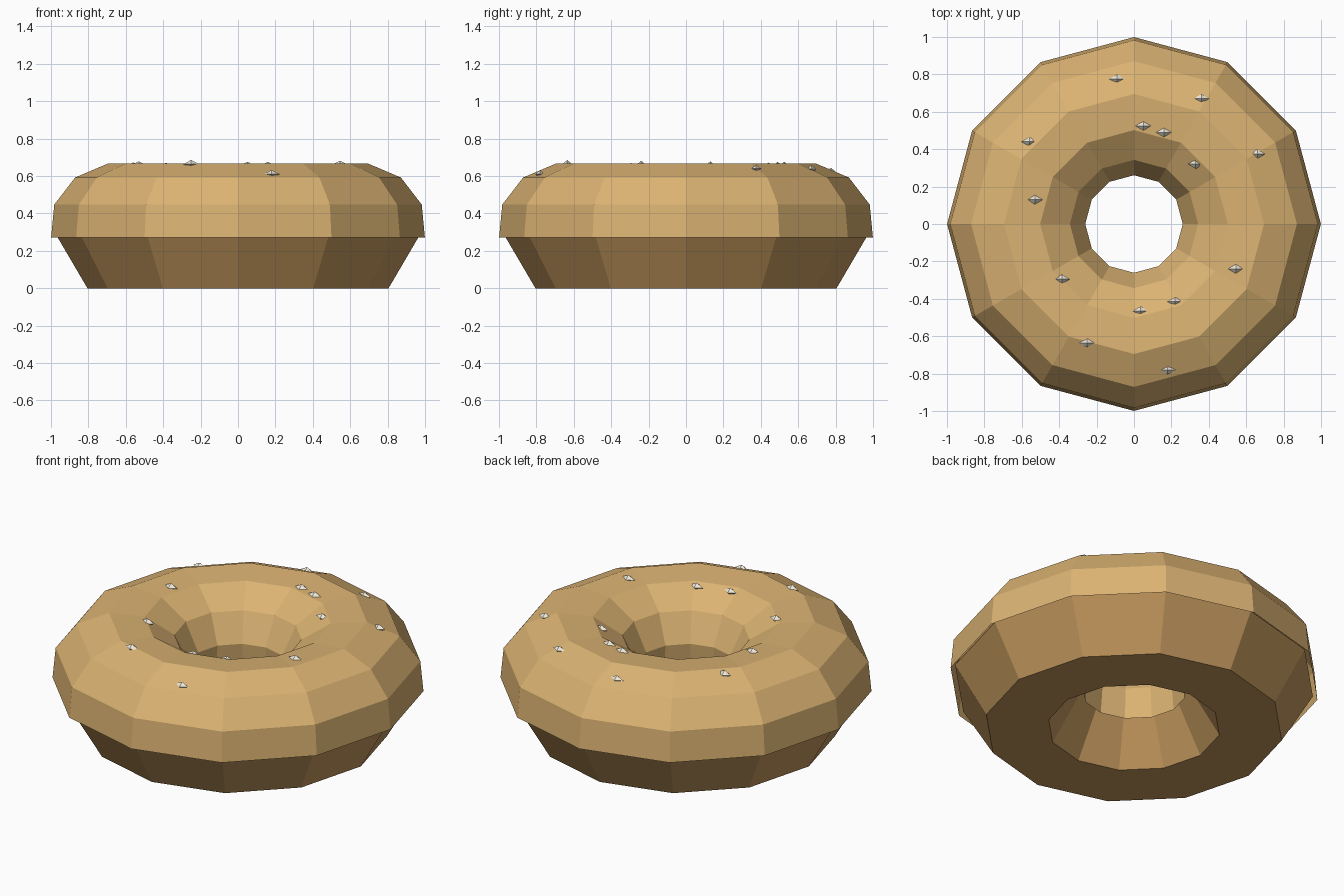
import bpy, bmesh, math
from mathutils import Vector
from mathutils.bvhtree import BVHTree

if "Cube" in bpy.data.objects:
    bpy.data.objects.remove(bpy.data.objects["Cube"])

SIDES = 12


def material(name, rgb):
    m = bpy.data.materials.new(name)
    m.diffuse_color = (*rgb, 1)
    m.use_nodes = True
    m.node_tree.nodes["Principled BSDF"].inputs["Base Color"].default_value = m.diffuse_color
    return m


def finish(bm, name, mat):
    me = bpy.data.meshes.new(name)
    bm.to_mesh(me)
    ob = bpy.data.objects.new(name, me)
    me.materials.append(mat)
    bpy.context.collection.objects.link(ob)
    return ob


def arc(centre_r, centre_z, rad_r, rad_z, degrees):
    return [(centre_r + rad_r * math.cos(math.radians(a)),
             centre_z + rad_z * math.sin(math.radians(a))) for a in degrees]


def revolve(profile, closed):
    bm = bmesh.new()
    rings = []
    for k in range(SIDES):
        t = 2 * math.pi * k / SIDES
        rings.append([bm.verts.new((r * math.cos(t), r * math.sin(t), z)) for r, z in profile])
    n = len(profile)
    for k in range(SIDES):
        a, b = rings[k], rings[(k + 1) % SIDES]
        for i in range(n if closed else n - 1):
            j = (i + 1) % n
            bm.faces.new((a[i], b[i], b[j], a[j]))
    bm.normal_update()
    return bm


dough_mat = material("dough", (0.54, 0.31, 0.11))
icing_mat = material("icing", (0.71, 0.45, 0.17))
sprinkle_mat = material("sprinkle", (0.85, 0.80, 0.68))

# dough: ring with a six-sided section
bm = revolve(arc(0.635, 0.29, 0.34, 0.335, range(-60, 300, 60)), True)
finish(bm, "dough_ring", dough_mat)
bm.free()

# icing: open shell draped over the dough
bm = revolve(arc(0.63, 0.33, 0.375, 0.342, range(-10, 201, 30)), False)
finish(bm, "icing", icing_mat)
surface = BVHTree.FromBMesh(bm)
bm.free()

# sprinkles: small flattened octahedra half sunk in the icing
spots = [(-.09, .775), (.36, .67), (.66, .375), (.05, .525), (.16, .49),
         (.33, .32), (-.56, .44), (-.53, .13), (.545, -.24), (.22, -.415),
         (.035, -.465), (-.385, -.295), (-.25, -.635), (.18, -.78)]
bm = bmesh.new()
for x, y in spots:
    hit = surface.ray_cast(Vector((x, y, 2)), Vector((0, 0, -1)))[0]
    c = hit if hit else Vector((x, y, 0.6))
    ends = [bm.verts.new(c + Vector(d)) for d in
            ((.042, 0, 0), (0, .025, 0), (-.042, 0, 0), (0, -.025, 0))]
    top = bm.verts.new(c + Vector((0, 0, .022)))
    low = bm.verts.new(c - Vector((0, 0, .022)))
    for i in range(4):
        p, q = ends[i], ends[(i + 1) % 4]
        bm.faces.new((p, q, top))
        bm.faces.new((q, p, low))
finish(bm, "sprinkles", sprinkle_mat)
bm.free()
